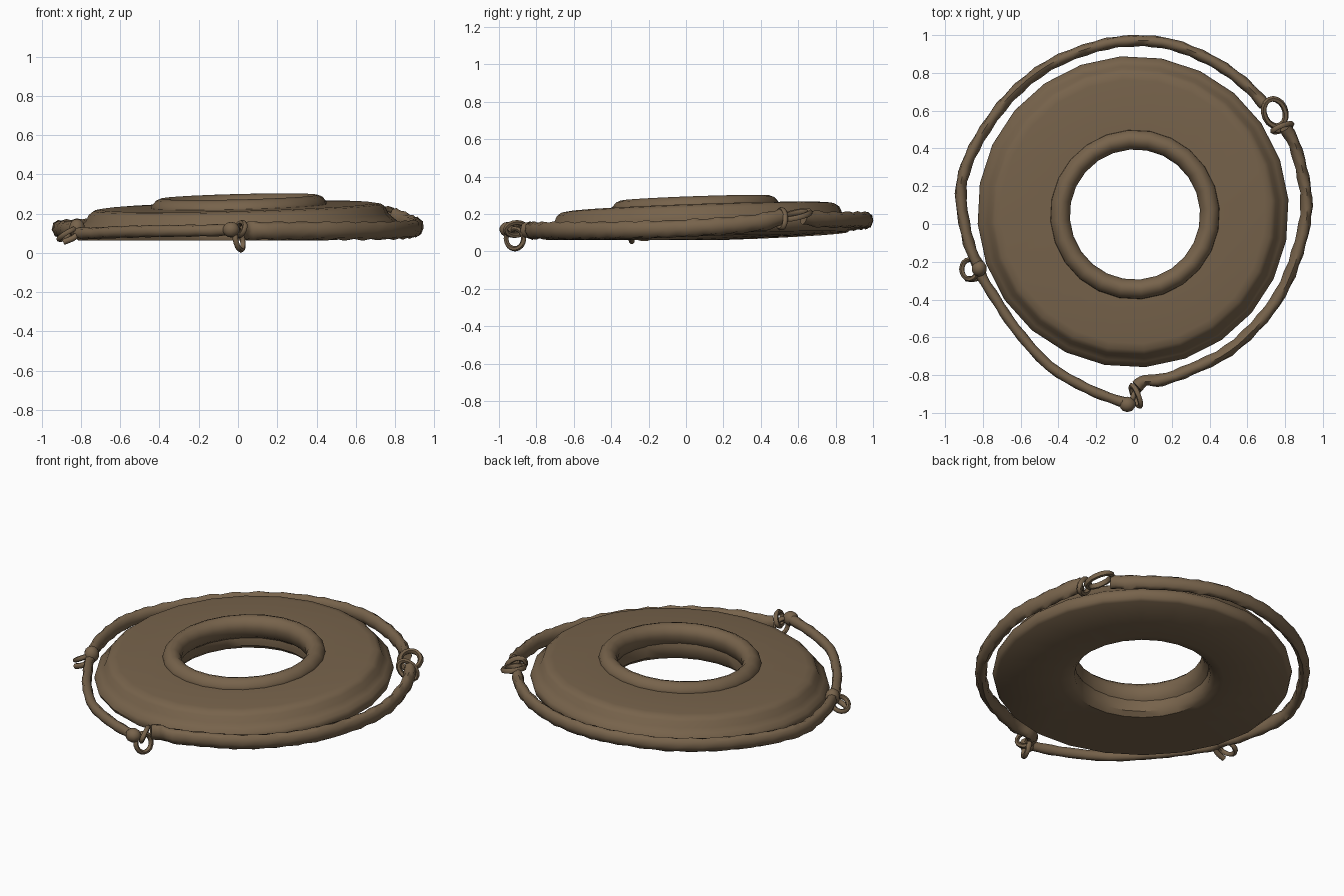
import bpy, bmesh, math
from mathutils import Vector, Matrix

if "Cube" in bpy.data.objects:
    bpy.data.objects.remove(bpy.data.objects["Cube"])

mat = bpy.data.materials.new("worn brown")
mat.diffuse_color = (0.185, 0.125, 0.071, 1)
mat.use_nodes = True
mat.node_tree.nodes["Principled BSDF"].inputs["Base Color"].default_value = mat.diffuse_color


def finish(name, bm, angle=40):
    bmesh.ops.recalc_face_normals(bm, faces=bm.faces[:])
    me = bpy.data.meshes.new(name)
    bm.to_mesh(me)
    bm.free()
    ob = bpy.data.objects.new(name, me)
    bpy.context.collection.objects.link(ob)
    me.materials.append(mat)
    bpy.ops.object.select_all(action='DESELECT')
    ob.select_set(True)
    bpy.context.view_layer.objects.active = ob
    bpy.ops.object.shade_smooth_by_angle(angle=math.radians(angle))
    return ob


def skin(bm, rings, closed):
    n, k = len(rings), len(rings[0])
    for i in range(n if closed else n - 1):
        a, b = rings[i], rings[(i + 1) % n]
        for j in range(k):
            bm.faces.new((a[j], a[(j + 1) % k], b[(j + 1) % k], b[j]))
    if not closed:
        bm.faces.new(rings[0])
        bm.faces.new(rings[-1])


def lathe(name, profile, n, cx, cy):
    """Closed profile of (r, z) spun round; the whole part leans gently to the front left."""
    bm = bmesh.new()
    rings = []
    for i in range(n):
        t = 2 * math.pi * (i + 0.3) / n
        ring = []
        for r, z in profile:
            x, y = cx + r * math.cos(t), cy + r * math.sin(t)
            ring.append(bm.verts.new((x, y, max(0.062, z + 0.025 * x + 0.035 * y))))
        rings.append(ring)
    skin(bm, rings, True)
    return finish(name, bm)


def spline(pts, sub, closed):
    """Catmull-Rom points through pts."""
    p = [Vector(q) for q in pts]
    n, out = len(p), []
    get = (lambda i: p[i % n]) if closed else (lambda i: p[min(max(i, 0), n - 1)])
    for i in range(n if closed else n - 1):
        a, b, c, d = get(i - 1), get(i), get(i + 1), get(i + 2)
        for s in range(sub):
            t = s / sub
            out.append(0.5 * (2 * b + (c - a) * t + (2 * a - 5 * b + 4 * c - d) * t * t
                              + (3 * b - a - 3 * c + d) * t ** 3))
    if not closed:
        out.append(p[-1])
    return out


def rope(name, pts, rh, rv, sub=4, closed=False, lump=0.0, sides=8):
    """Tube with elliptical section (rh sideways, rv upright) and twisted-cloth lumps."""
    path = spline(pts, sub, closed)
    n = len(path)
    bm = bmesh.new()
    rings, up, dist = [], Vector((0.02, 0.03, 1)), 0
    for i, c in enumerate(path):
        nxt = path[(i + 1) % n] if closed else path[min(i + 1, n - 1)]
        prv = path[i - 1] if closed else path[max(i - 1, 0)]
        tan = (nxt - prv).normalized()
        up = (up - tan * up.dot(tan)).normalized()
        side = tan.cross(up)
        if i:
            dist += (c - path[i - 1]).length
        ring = []
        for j in range(sides):
            a = 2 * math.pi * j / sides
            w = 1 + lump * math.sin(2 * a + dist * 48)
            ring.append(bm.verts.new(c + side * (rh * w * math.cos(a)) + up * (rv * w * math.sin(a))))
        rings.append(ring)
    skin(bm, rings, closed)
    return finish(name, bm, 60)


def blob(name, loc, size):
    bm = bmesh.new()
    bmesh.ops.create_uvsphere(bm, u_segments=10, v_segments=7, radius=1,
                              matrix=Matrix.Translation(loc) @ Matrix.Diagonal((*size, 1)))
    return finish(name, bm, 60)


def loop(name, centre, u, v, r):
    """Closed thin cord loop spanned by half-axes u and v."""
    c, u, v = Vector(centre), Vector(u), Vector(v)
    pts = [c + u * math.cos(k * math.pi / 4) + v * math.sin(k * math.pi / 4) for k in range(8)]
    return rope(name, pts, r, r, sub=2, closed=True, sides=6)


# padded disc with stepped rim
lathe("disc", [(0.40, 0.235), (0.70, 0.235), (0.735, 0.229), (0.758, 0.212), (0.772, 0.18),
               (0.795, 0.158), (0.818, 0.14), (0.825, 0.115), (0.815, 0.085), (0.80, 0.073),
               (0.45, 0.068), (0.40, 0.075), (0.375, 0.10), (0.37, 0.16)], 24, -0.005, 0.065)

# raised roll around the hole
lathe("hole_roll", [(0.345, 0.225), (0.353, 0.255), (0.375, 0.276), (0.40, 0.284), (0.425, 0.274),
                    (0.446, 0.25), (0.45, 0.225), (0.42, 0.17), (0.385, 0.15), (0.36, 0.17)],
      24, 0.005, 0.05)

# three lengths of rope around the disc
rope("rope_back", [(0.69, 0.63, 0.185), (0.64, 0.69, 0.175), (0.54, 0.78, 0.17), (0.40, 0.87, 0.17),
                   (0.2, 0.95, 0.17), (0, 0.97, 0.165), (-0.2, 0.94, 0.16), (-0.45, 0.84, 0.15),
                   (-0.66, 0.67, 0.14), (-0.82, 0.45, 0.13), (-0.90, 0.27, 0.125),
                   (-0.915, 0.12, 0.12), (-0.875, -0.1, 0.12), (-0.82, -0.23, 0.115)],
     0.03, 0.042, lump=0.1)
rope("rope_right", [(0.80, 0.51, 0.185), (0.85, 0.42, 0.16), (0.895, 0.25, 0.14), (0.913, 0.09, 0.13),
                    (0.88, -0.1, 0.12), (0.80, -0.32, 0.115), (0.68, -0.5, 0.112),
                    (0.5, -0.67, 0.112), (0.3, -0.77, 0.112), (0.15, -0.825, 0.112),
                    (0.06, -0.828, 0.112), (0.015, -0.86, 0.115)],
     0.032, 0.046, lump=0.1)
rope("rope_left", [(-0.03, -0.95, 0.12), (-0.1, -0.93, 0.115), (-0.25, -0.87, 0.113),
                   (-0.45, -0.75, 0.11), (-0.63, -0.55, 0.105), (-0.73, -0.4, 0.1),
                   (-0.80, -0.29, 0.1), (-0.82, -0.23, 0.11)],
     0.027, 0.03, lump=0.07)

# back right knot: open loop with a wrap
loop("back_knot_loop", (0.745, 0.59, 0.195), (0.058, 0, -0.015), (-0.01, 0.073, 0.015), 0.016)
loop("back_knot_wrap", (0.785, 0.51, 0.175), (0.05, 0.018, -0.025), (0, 0.012, 0.042), 0.015)

# left knot: blob, loop and tail
blob("left_knot", (-0.82, -0.235, 0.125), (0.042, 0.045, 0.048))
loop("left_knot_loop", (-0.87, -0.24, 0.095), (0.042, 0, 0.025), (0, 0.052, -0.01), 0.014)
rope("left_knot_tail", [(-0.81, -0.27, 0.1), (-0.84, -0.29, 0.075), (-0.89, -0.29, 0.055)], 0.016, 0.016)

# front knot: blob, hanging loop and wrap
blob("front_knot", (-0.035, -0.955, 0.118), (0.045, 0.042, 0.04))
loop("front_knot_loop", (0.005, -0.915, 0.068), (0.018, 0.047, 0), (-0.01, 0, 0.054), 0.014)
loop("front_knot_wrap", (0.01, -0.91, 0.12), (0.022, -0.055, 0), (0.012, 0.005, 0.035), 0.014)
